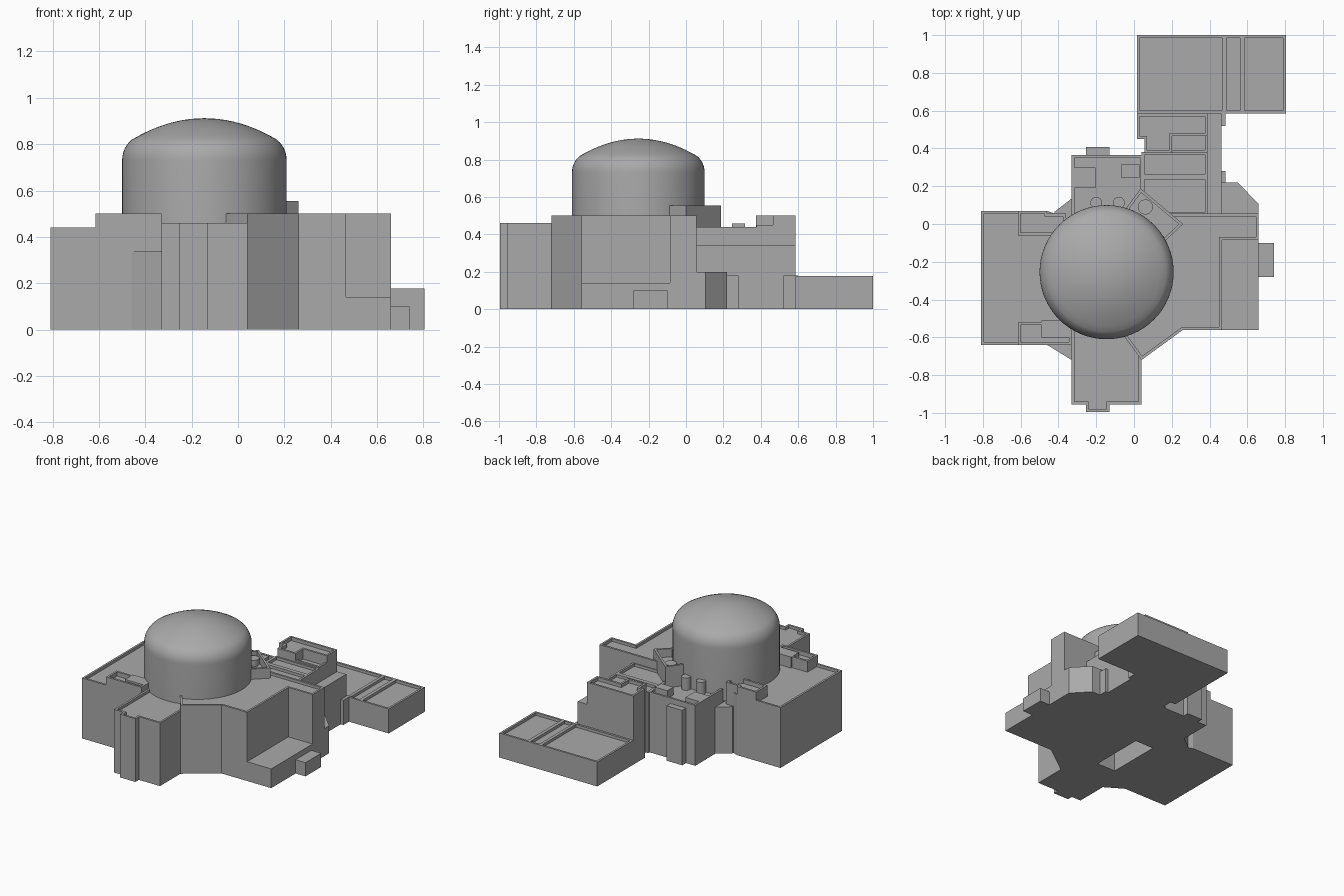
import bpy, bmesh, math

cube = bpy.data.objects.get("Cube")
if cube:
    bpy.data.objects.remove(cube, do_unlink=True)

GREY = (0.40, 0.40, 0.40, 1)
mat = bpy.data.materials.new("Concrete grey")
mat.use_nodes = True
mat.diffuse_color = GREY
mat.node_tree.nodes["Principled BSDF"].inputs["Base Color"].default_value = GREY


def finish(name, bm):
    bmesh.ops.recalc_face_normals(bm, faces=bm.faces)
    mesh = bpy.data.meshes.new(name)
    bm.to_mesh(mesh)
    bm.free()
    mesh.materials.append(mat)
    obj = bpy.data.objects.new(name, mesh)
    bpy.context.scene.collection.objects.link(obj)
    return obj


def prism(name, outline, top, bottom=0, sink=0, rim=0.015):
    """Extrude an outline; a sink depth leaves a parapet around the roof."""
    bm = bmesh.new()
    face = bm.faces.new([bm.verts.new((x, y, bottom)) for x, y in outline])
    made = bmesh.ops.extrude_face_region(bm, geom=[face])["geom"]
    bmesh.ops.translate(bm, vec=(0, 0, top - bottom),
                        verts=[g for g in made if isinstance(g, bmesh.types.BMVert)])
    bmesh.ops.recalc_face_normals(bm, faces=bm.faces)
    if sink:
        roof = max(bm.faces, key=lambda f: f.calc_center_median().z)
        bmesh.ops.inset_region(bm, faces=[roof], thickness=rim, use_even_offset=True)
        bmesh.ops.extrude_face_region
        wall = bmesh.ops.extrude_face_region(bm, geom=[roof])["geom"]
        bmesh.ops.translate(bm, vec=(0, 0, -sink),
                            verts=[g for g in wall if isinstance(g, bmesh.types.BMVert)])
        if roof.is_valid:
            bmesh.ops.delete(bm, geom=[roof], context='FACES_ONLY')
    return finish(name, bm)


def box(name, x0, x1, y0, y1, top, bottom=0, sink=0):
    return prism(name, [(x0, y0), (x1, y0), (x1, y1), (x0, y1)], top, bottom, sink)


def lathe(name, x, y, profile, steps):
    bm = bmesh.new()
    verts = [bm.verts.new((r, 0, z)) for r, z in profile]
    edges = [bm.edges.new(pair) for pair in zip(verts, verts[1:])]
    bmesh.ops.spin(bm, geom=verts + edges, cent=(0, 0, 0), axis=(0, 0, 1),
                   angle=math.tau, steps=steps)
    bmesh.ops.remove_doubles(bm, verts=bm.verts, dist=0.0005)
    bmesh.ops.translate(bm, vec=(x, y, 0), verts=bm.verts)
    obj = finish(name, bm)
    bpy.ops.object.select_all(action='DESELECT')
    obj.select_set(True)
    bpy.context.view_layer.objects.active = obj
    bpy.ops.object.shade_smooth_by_angle(angle=math.radians(35))
    return obj


# Dome: straight drum, rounded shoulder, shallow cap
profile = [(0.355, 0.35), (0.355, 0.73)]
for i in range(1, 7):
    a = math.radians(i * 9)
    profile.append((0.255 + 0.1 * math.cos(a), 0.73 + 0.11 * math.sin(a)))
r0, z0 = profile[-1]
for i in range(1, 11):
    r = r0 * (1 - i / 10)
    profile.append((r, z0 + (0.912 - z0) * (1 - (r / r0) ** 2)))
lathe("dome", -0.145, -0.255, profile, 64)

# Main body with angled front corner and parapet
prism("main_body", [(-0.1, -0.53), (0.04, -0.72), (0.26, -0.56), (0.465, -0.56),
                    (0.465, -0.085), (0.66, -0.085), (0.66, 0.055), (-0.1, 0.055)],
      0.5, sink=0.02)
box("east_terrace", 0.4, 0.66, -0.56, -0.08, 0.14)
box("east_step", 0.65, 0.74, -0.28, -0.1, 0.1)
prism("east_chamfer_block", [(0.4, 0.0), (0.66, 0.0), (0.66, 0.105), (0.55, 0.22),
                             (0.4, 0.22)], 0.2)

# Front wing with stepped pier
prism("front_wing", [(-0.33, -0.955), (-0.255, -0.955), (-0.255, -0.995), (-0.13, -0.995),
                     (-0.13, -0.955), (0.04, -0.955), (0.04, -0.5), (-0.33, -0.5)],
      0.46, sink=0.02)

# West wing, its two raised corners and low angled links
prism("west_wing", [(-0.81, -0.64), (-0.4, -0.64), (-0.25, -0.5), (-0.25, -0.05),
                    (-0.42, 0.055), (-0.46, 0.07), (-0.81, 0.07)], 0.44, sink=0.02)
prism("west_front_tower", [(-0.615, -0.64), (-0.33, -0.64), (-0.33, -0.52),
                           (-0.615, -0.52)], 0.5, sink=0.03)
box("west_front_tower_block", -0.49, -0.34, -0.6, -0.51, 0.5, 0.4)
prism("west_back_tower", [(-0.615, -0.06), (-0.36, -0.06), (-0.36, 0.055),
                          (-0.46, 0.055), (-0.46, 0.07), (-0.615, 0.07)], 0.5, sink=0.03)
prism("front_link", [(-0.46, -0.64), (-0.33, -0.72), (-0.2, -0.72), (-0.2, -0.5),
                     (-0.46, -0.5)], 0.34)
prism("back_link", [(-0.42, 0.065), (-0.42, -0.05), (-0.2, -0.05), (-0.2, 0.135),
                    (-0.33, 0.135)], 0.34)

# Back wing with rooftop equipment
box("back_wing", -0.33, 0.05, -0.1, 0.365, 0.44, sink=0.04)
box("back_pier", -0.255, -0.13, 0.35, 0.408, 0.4)
box("roof_unit_west", -0.315, -0.205, 0.19, 0.3, 0.44, 0.39)
box("roof_unit_east", -0.07, 0.03, 0.245, 0.315, 0.458, 0.39)
for name, x, y, r, top in (("vent_west", -0.2, 0.112, 0.031, 0.49),
                           ("vent_east", -0.08, 0.112, 0.031, 0.49),
                           ("vent_enclosed", 0.06, 0.09, 0.04, 0.54)):
    lathe(name, x, y, [(r, 0.39), (r, top), (0, top)], 24)

# Angled roof enclosure beside the dome
prism("roof_enclosure", [(0.035, 0.188), (-0.055, 0.065), (0.165, -0.09), (0.26, 0.0)],
      0.555, 0.4, sink=0.06)

# North-east wing: roof bays, raised corner and side gallery
box("bay_near", 0.04, 0.39, 0.045, 0.25, 0.44, sink=0.02)
box("bay_far", 0.04, 0.39, 0.25, 0.38, 0.44, sink=0.02)
box("bay_corner", 0.18, 0.39, 0.378, 0.48, 0.45, sink=0.025)
prism("raised_corner", [(0.015, 0.585), (0.015, 0.45), (0.055, 0.45), (0.055, 0.375),
                        (0.2, 0.375), (0.2, 0.465), (0.39, 0.465), (0.39, 0.585)],
      0.5, sink=0.025)
box("side_gallery", 0.36, 0.463, 0.04, 0.585, 0.34)
for name, y0, y1 in (("side_pier_near", 0.21, 0.28), ("side_pier_far", 0.52, 0.6)):
    box(name, 0.45, 0.485, y0, y1, 0.18)

# Low annex with three sunken roof bays
for name, x0, x1 in (("annex_west", 0.015, 0.482), ("annex_middle", 0.475, 0.575),
                     ("annex_east", 0.57, 0.805)):
    box(name, x0, x1, 0.585, 1.0, 0.178, sink=0.02)
